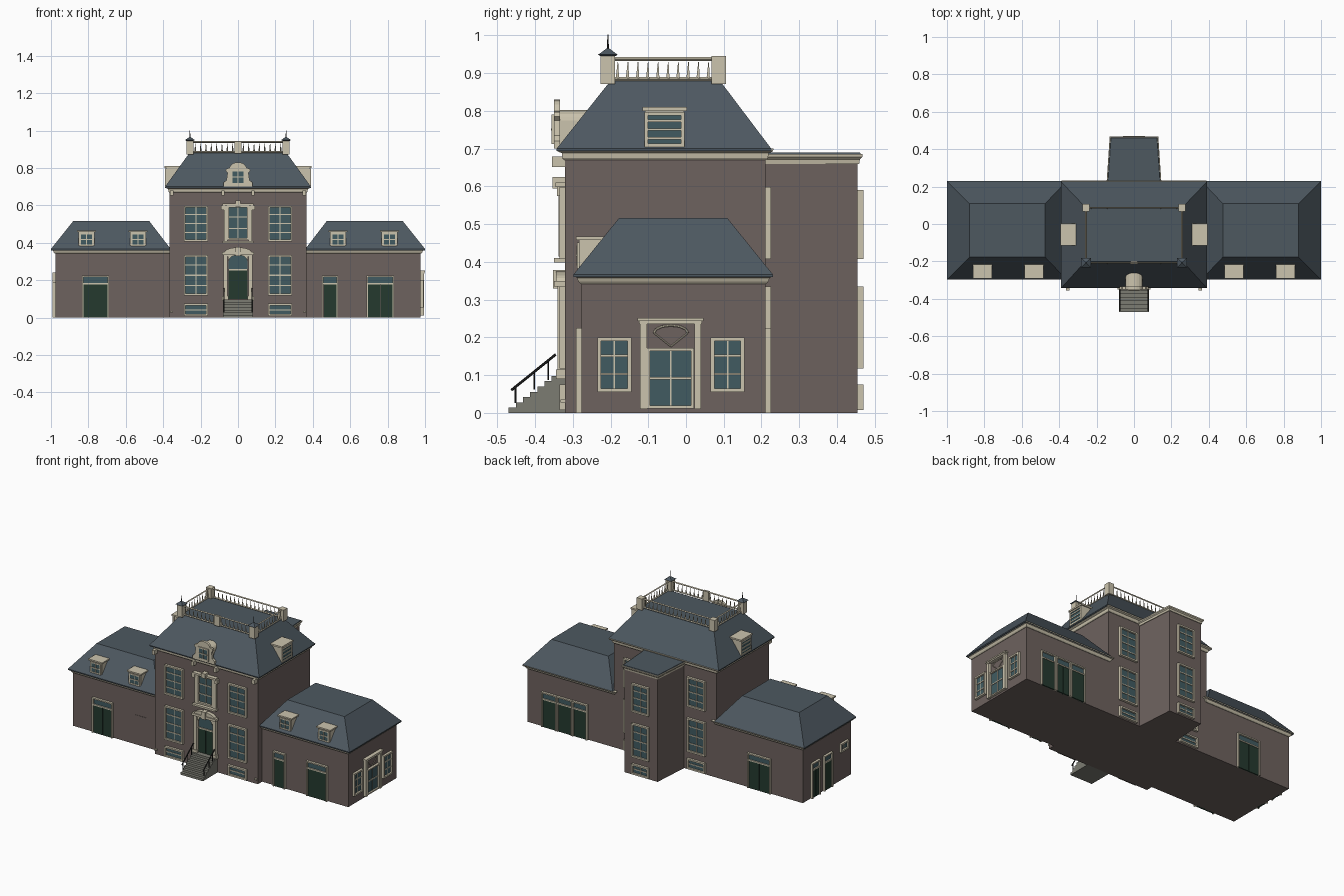
import bpy, bmesh, math
from mathutils import Vector

if "Cube" in bpy.data.objects:
    bpy.data.objects.remove(bpy.data.objects["Cube"])

def material(name, rgb):
    m = bpy.data.materials.new(name)
    m.diffuse_color = (*rgb, 1)
    m.use_nodes = True
    m.node_tree.nodes["Principled BSDF"].inputs["Base Color"].default_value = m.diffuse_color
    return m

BRICK = material("brick", (.155, .122, .112))
SLATE = material("slate", (.075, .098, .118))
TRIM = material("trim", (.60, .55, .42))
GREEN = material("green_paint", (.018, .042, .028))
GLASS = material("glass", (.052, .105, .12))
STONE = material("stone", (.20, .20, .17))
IRON = material("iron", (.015, .015, .015))

def finish(bm, name, mat):
    bmesh.ops.recalc_face_normals(bm, faces=bm.faces)
    me = bpy.data.meshes.new(name)
    bm.to_mesh(me)
    bm.free()
    me.materials.append(mat)
    bpy.context.collection.objects.link(bpy.data.objects.new(name, me))

def add_loft(bm, rings):
    vs = [[bm.verts.new(p) for p in r] for r in rings]
    n = len(vs[0])
    for a, b in zip(vs, vs[1:]):
        for i in range(n):
            bm.faces.new((a[i], a[(i + 1) % n], b[(i + 1) % n], b[i]))
    bm.faces.new(vs[0])
    bm.faces.new(vs[-1])

def loft(name, mat, rings):
    bm = bmesh.new()
    add_loft(bm, rings)
    finish(bm, name, mat)

def ring(x0, x1, y0, y1, z, o=0):
    if x0 > x1:
        x0, x1 = x1, x0
    return [(x0-o, y0-o, z), (x1+o, y0-o, z), (x1+o, y1+o, z), (x0-o, y1+o, z)]

def block(name, mat, x0, x1, y0, y1, z0, z1):
    loft(name, mat, [ring(x0, x1, y0, y1, z0), ring(x0, x1, y0, y1, z1)])

def rect(u0, u1, z0, z1):
    return [(u0, z0), (u1, z0), (u1, z1), (u0, z1)]

def arc(u, z, ru, rz, n=10):
    return [(u + ru * math.cos(math.pi * i / n), z + rz * math.sin(math.pi * i / n)) for i in range(n + 1)]

# A facade is (axis, sign, distance); u runs along it, d stands out from it
def on(face, u, z, d):
    ax, s, p = face
    return (s * (p + d), u, z) if ax == "x" else (u, s * (p + d), z)

def prisms(name, mat, face, items):
    bm = bmesh.new()
    for pts, d0, d1 in items:
        add_loft(bm, [[on(face, u, z, d) for u, z in pts] for d in (d0, d1)])
    finish(bm, name, mat)

def bars(name, mat, segs, n=6):
    bm = bmesh.new()
    for a, b, r1, r2 in segs:
        a, b = Vector(a), Vector(b)
        m = (b - a).to_track_quat('Z', 'Y').to_matrix().to_4x4()
        m.translation = (a + b) / 2
        bmesh.ops.create_cone(bm, cap_ends=True, segments=n, radius1=r1, radius2=r2,
                              depth=(b - a).length, matrix=m)
    finish(bm, name, mat)

def frame(u0, u1, z0, z1, t, d):
    return [(rect(u0, u0+t, z0, z1), -.005, d), (rect(u1-t, u1, z0, z1), -.005, d),
            (rect(u0+t, u1-t, z1-t, z1), -.005, d), (rect(u0+t, u1-t, z0, z0+t), -.005, d)]

def window(name, face, u, w, z0, z1, rows=3, cols=2, t=.01, d=.015):
    u0, u1 = u - w/2, u + w/2
    items = frame(u0, u1, z0, z1, t, d)
    for i in range(1, rows):
        z = z0 + (z1 - z0) * i / rows
        items.append((rect(u0+t, u1-t, z-.003, z+.003), 0, .008))
    for i in range(1, cols):
        c = u0 + w * i / cols
        items.append((rect(c-.002, c+.002, z0+t, z1-t), 0, .007))
    prisms(name + "_frame", TRIM, face, items)
    prisms(name + "_glass", GLASS, face, [(rect(u0+t/2, u1-t/2, z0+t/2, z1-t/2), -.005, .004)])

def door(name, face, u, w, leaves=2, top=.225):
    u0, u1, t = u - w/2, u + w/2, .008
    sill = top - .045
    prisms(name + "_frame", TRIM, face, frame(u0, u1, 0, top, t, .015)[:3]
           + [(rect(u0+t, u1-t, sill-.004, sill+.004), -.005, .012)])
    step = (w - 2*t) / leaves
    prisms(name + "_leaves", GREEN, face, [(rect(u0+t+step*i+.001, u0+t+step*(i+1)-.001, 0, sill-.004),
                                            -.005, .008) for i in range(leaves)])
    prisms(name + "_toplight", GLASS, face, [(rect(u0+t, u1-t, sill, top-t), -.005, .004)])

FRONT, BACK = ("y", -1, .32), ("y", 1, .21)
WFRONT, EXTBACK = ("y", -1, .277), ("y", 1, .455)

# Main block with cornice and truncated hip roof
M = (-.365, .365, -.32, .21)
block("main_walls", BRICK, *M, 0, .68)
loft("main_cornice", TRIM, [ring(*M, z, o) for z, o in ((.67, .003), (.675, .007), (.688, .009), (.693, .02), (.70, .022))])
loft("main_roof", SLATE, [ring(-.39, .39, -.343, .226, .694), ring(-.39, .39, -.343, .226, .70), ring(-.26, .26, -.2, .09, .88)])

# Rear stair block, slightly tapered in plan
def rear(z, o):
    return [(-.135-o, .2, z), (.135+o, .2, z), (.117+o, .455+o, z), (-.117-o, .455+o, z)]
loft("rear_walls", BRICK, [rear(0, 0), rear(.67, 0)])
loft("rear_cornice", TRIM, [rear(z, o) for z, o in ((.66, .004), (.672, .006), (.678, .012), (.686, .013))])
loft("rear_roof", SLATE, [rear(.684, .009), rear(.69, .006)])

# Wings with roofs and dormers
for s, side in ((-1, "left"), (1, "right")):
    W = (s*.36, s*.977, -.277, .21)
    block(side + "_wing_walls", BRICK, *W, 0, .35)
    loft(side + "_wing_cornice", TRIM, [ring(*W, z, o) for z, o in ((.342, .003), (.348, .008), (.358, .012), (.362, .02), (.367, .021))])
    loft(side + "_wing_roof", SLATE, [ring(s*.36, s*1.0, -.298, .23, .36), ring(s*.36, s*1.0, -.298, .23, .367),
                                      ring(s*.475, s*.88, -.177, .109, .517)])
    for i, x in enumerate((.535, .81)):
        n = f"{side}_wing_dormer_{i}"
        loft(n, TRIM, [ring(s*x-.043, s*x+.043, -.283, -.2, .372), ring(s*x-.043, s*x+.043, -.283, -.2, .458)])
        loft(n + "_cap", TRIM, [ring(s*x-.05, s*x+.05, -.292, -.205, .458), ring(s*x-.05, s*x+.05, -.292, -.205, .467)])
        window(n + "_window", ("y", -1, .283), s*x, .075, .383, .452, 2, 2, .008, .006)
    # Side dormer on the main roof
    n = f"main_{side}_dormer"
    block(n, TRIM, s*.30, s*.382, -.108, -.005, .70, .80)
    block(n + "_cap", TRIM, s*.30, s*.392, -.115, .002, .80, .81)
    window(n + "_window", ("x", s, .382), -.057, .105, .705, .797, 4, 1, .009, .008)
    # Main block windows, front and back
    for face, f in ((FRONT, "front"), (BACK, "back")):
        window(f"{f}_{side}_basement", face, s*.225, .13, .008, .075, 2, 1)
        window(f"{f}_{side}_ground", face, s*.225, .13, .118, .335, 4)
        window(f"{f}_{side}_upper", face, s*.225, .13, .408, .598, 4)
    prisms(f"{side}_cornice_brackets", TRIM, FRONT, [
        (rect(s*.355-.009, s*.355+.009, .652, .68), 0, .035),
        (rect(s*.08-.008, s*.08+.008, .652, .68), 0, .03),
        (rect(s*.355-.008, s*.355+.008, .028, .036), 0, .012)])

for n, z0, z1, r in (("basement", .008, .075, 2), ("ground", .118, .335, 4), ("upper", .408, .59, 4)):
    window("rear_" + n, EXTBACK, 0, .12, z0, z1, r)

# Wing doors, blind panel and end-wall openings
door("left_front_door", WFRONT, -.762, .145)
door("right_front_door", WFRONT, .76, .148)
door("right_small_door", WFRONT, .492, .085, 1)
prisms("blind_panel", BRICK, WFRONT, [(rect(-.535, -.455, .03, .19), 0, .002)])
door("left_back_door", BACK, -.672, .165)
for i in range(3):
    door(f"right_back_door_{i}", BACK, .60 + .11 * i, .107)
LEND, REND = ("x", -1, .977), ("x", 1, .977)
door("left_end_door_0", LEND, .09, .085)
door("left_end_door_1", LEND, -.035, .085)
window("left_end_window", LEND, -.2, .08, .185, .24, 1, 2)
window("right_end_window_0", REND, -.19, .09, .055, .2)
window("right_end_window_1", REND, .11, .09, .055, .2)
window("garden_door", REND, -.041, .125, .012, .172, 2, 2, .008)
prisms("garden_door_surround", TRIM, REND, [
    (rect(-.122, -.104, .01, .238), 0, .018), (rect(.022, .04, .01, .238), 0, .018),
    (rect(-.124, .042, .236, .244), 0, .02), (rect(-.129, .047, .244, .252), 0, .024)])
ornament = [on(REND, u, z, .004) for u, z in arc(-.04, .212, .045, .02, 6)]
low = on(REND, -.04, .176, .004)
bars("garden_door_ornament", TRIM, [(a, b, .003, .003) for a, b in zip(ornament, ornament[1:])]
     + [(ornament[0], low, .002, .002), (low, ornament[-1], .002, .002)])

# Entrance: door, fanlight, pilasters and curved pediment
prisms("entrance_door", GREEN, FRONT, [(rect(-.05, -.001, .1, .255), 0, .008), (rect(.001, .05, .1, .255), 0, .008)])
prisms("entrance_fanlight", GLASS, FRONT, [([(-.05, .26), (.05, .26)] + arc(0, .3, .05, .04), 0, .005)])
prisms("entrance_surround", TRIM, FRONT, [
    (rect(-.078, -.056, .09, .335), 0, .02), (rect(.056, .078, .09, .335), 0, .02),
    (rect(-.085, -.05, .09, .115), 0, .024), (rect(.05, .085, .09, .115), 0, .024),
    (rect(-.05, .05, .253, .261), 0, .012), (rect(-.085, .085, .335, .35), 0, .03),
    ([(-.056, .335)] + arc(0, .3, .05, .035)[::-1] + [(.056, .335)], 0, .015),
    (arc(0, .35, .072, .025), 0, .024), (rect(-.014, .014, .33, .378), 0, .033)])

# Ornate window above the entrance
window("balcony_window", FRONT, 0, .115, .415, .60, 3, 2, .01, .018)
prisms("balcony_window_surround", TRIM, FRONT, [
    (rect(-.076, -.056, .405, .6), 0, .014), (rect(.056, .076, .405, .6), 0, .014),
    (rect(-.083, .083, .398, .41), 0, .03), (rect(-.083, .083, .598, .61), 0, .026),
    (rect(-.09, -.07, .575, .6), 0, .022), (rect(.07, .09, .575, .6), 0, .022),
    (rect(-.014, .014, .595, .625), 0, .034)])

# Central front dormer with scrolled gable
half = [(.078, .70), (.078, .72), (.062, .735), (.056, .775), (.066, .785), (.062, .797), (.046, .80)]
prisms("gable_front", TRIM, FRONT, [(half + arc(0, .80, .044, .03)[1:-1] + [(-u, z) for u, z in half[::-1]], .014, .03)])
prisms("gable_body", TRIM, FRONT, [([(.045, .70)] + arc(0, .775, .045, .028) + [(-.045, .70)], -.065, .016)])
window("gable_window", ("y", -1, .35), 0, .075, .712, .79, 2, 2, .009, .006)

# Front steps and iron handrails
N = 7
bm = bmesh.new()
for i in range(N):
    y0, z1 = -.47 + i * .019, .014 * (i + 1)
    add_loft(bm, [ring(-.08, .08, y0, y0 + .019 if i < N-1 else -.318, z) for z in (0, z1)])
finish(bm, "front_steps", STONE)
rails = []
for x in (-.075, .075):
    rails.append(((x, -.463, .06), (x, -.345, .155), .0035, .0035))
    for y in (-.452, -.402, -.365):
        rails.append(((x, y, .014 + (y + .47) * .7), (x, y, .06 + (y + .463) * .805), .0025, .0025))
bars("step_handrails", IRON, rails)

# Roof balustrade: posts, rails, spiked balusters, finials
X, Y0, Y1 = .257, -.207, .087
for x in (-X, X):
    for y, n in ((Y0, "front"), (Y1, "back")):
        name = f"{n}_{'left' if x < 0 else 'right'}_post"
        block(name, TRIM, x-.019, x+.019, y-.019, y+.019, .872, .945)
        if n == "front":
            loft(name + "_cap", SLATE, [ring(x, x, y, y, z, o) for z, o in ((.945, .019), (.949, .026), (.966, .003))])
            bars(name + "_finial", IRON, [((x, y, .963), (x, y, 1.003), .003, .001)])
block("middle_post", TRIM, -.019, .019, Y0-.008, Y0+.008, .878, .942)
rails, spikes = [], []
for a, b, n in (((-X, Y0), (X, Y0), 18), ((-X, Y1), (X, Y1), 18), ((-X, Y0), (-X, Y1), 11), ((X, Y0), (X, Y1), 11)):
    for z in (.885, .938):
        rails.append(((*a, z), (*b, z), .005, .005))
    for i in range(1, n):
        x, y = (p + (q - p) * i / n for p, q in zip(a, b))
        spikes.append(((x, y, .885), (x, y, .93), .006, .001))
bars("balustrade_rails", TRIM, rails, 4)
bars("balusters", TRIM, spikes, 3)
